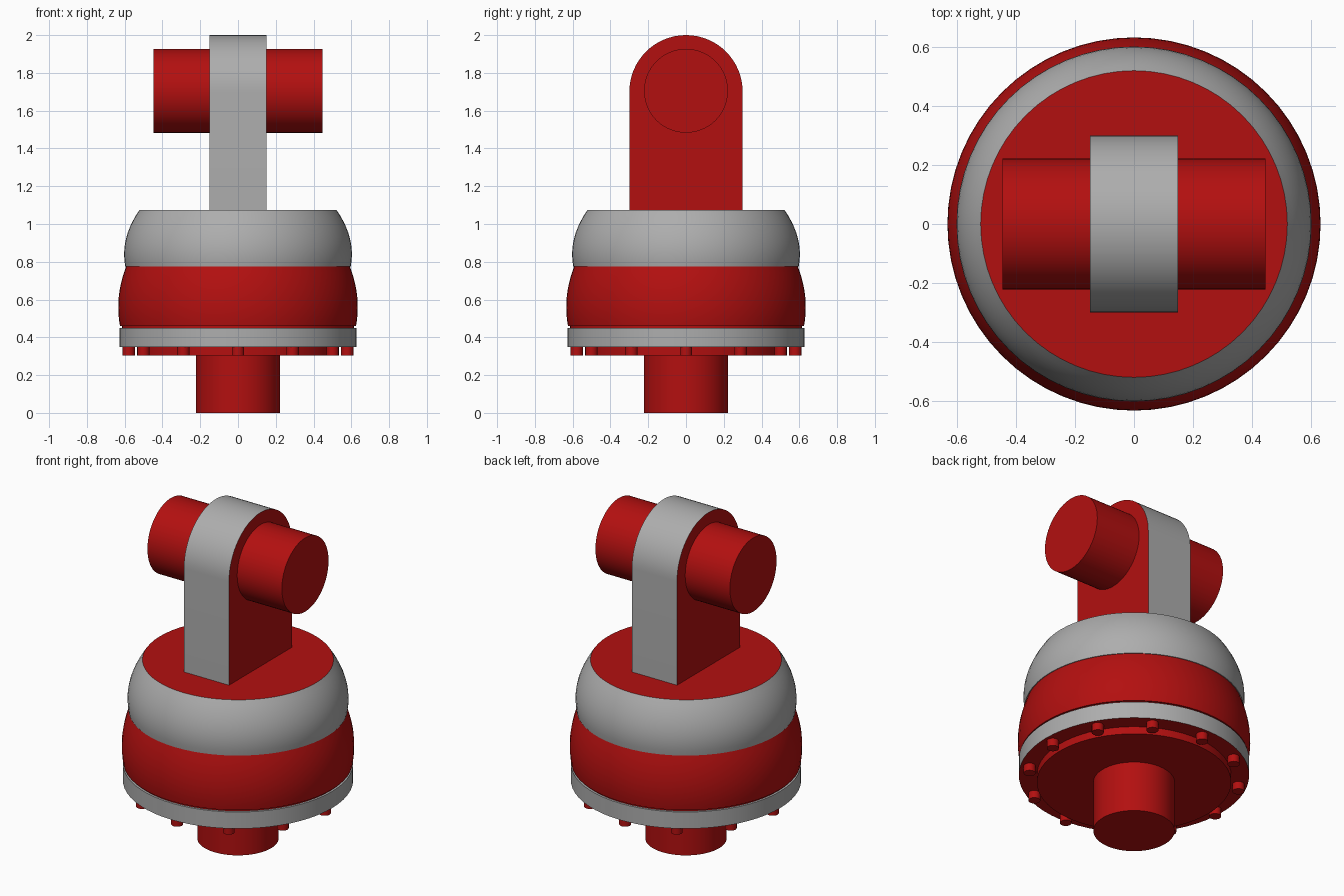
import bpy, bmesh, math
from mathutils import Matrix

cube = bpy.data.objects.get("Cube")
if cube:
    bpy.data.objects.remove(cube, do_unlink=True)


def material(name, color):
    m = bpy.data.materials.new(name)
    m.use_nodes = True
    m.diffuse_color = color
    m.node_tree.nodes["Principled BSDF"].inputs["Base Color"].default_value = color
    return m


red = material("deep red", (0.45, 0.005, 0.005, 1))
grey = material("mid grey", (0.42, 0.42, 0.42, 1))
SEGMENTS = 64


def finish(name, bm, mats, rule=None):
    """Turn a bmesh into a smooth-shaded object, colouring faces by a rule."""
    bmesh.ops.recalc_face_normals(bm, faces=bm.faces)
    if rule:
        for f in bm.faces:
            f.material_index = rule(f)
    mesh = bpy.data.meshes.new(name)
    bm.to_mesh(mesh)
    bm.free()
    for m in mats:
        mesh.materials.append(m)
    obj = bpy.data.objects.new(name, mesh)
    bpy.context.collection.objects.link(obj)
    bpy.ops.object.select_all(action="DESELECT")
    obj.select_set(True)
    bpy.context.view_layer.objects.active = obj
    bpy.ops.object.shade_smooth_by_angle(angle=math.radians(35))
    return obj


def turned(name, profile, mats, rule=None):
    """Revolve (radius, height) points around z and cap both ends."""
    bm = bmesh.new()
    rings = []
    for r, z in profile:
        rings.append([bm.verts.new((r * math.cos(a), r * math.sin(a), z))
                      for a in (math.tau * i / SEGMENTS for i in range(SEGMENTS))])
    for low, high in zip(rings, rings[1:]):
        for i in range(SEGMENTS):
            j = (i + 1) % SEGMENTS
            bm.faces.new((low[i], low[j], high[j], high[i]))
    bm.faces.new(rings[0])
    bm.faces.new(rings[-1])
    return finish(name, bm, mats, rule)


def cylinder(name, radius, length, matrix, mat, sides=SEGMENTS):
    bm = bmesh.new()
    bmesh.ops.create_cone(bm, cap_ends=True, segments=sides, radius1=radius,
                          radius2=radius, depth=length, matrix=matrix)
    return finish(name, bm, [mat])


def bulge(r_max, z_mid, z_low, z_high, r_high, steps=10):
    """Barrel profile, widest at z_mid and narrowing to r_high at the top."""
    k = (r_max - r_high) / (z_high - z_mid) ** 2
    heights = [z_low + (z_high - z_low) * i / steps for i in range(steps + 1)]
    return [(r_max - k * (z - z_mid) ** 2, z) for z in heights]


# Stem and base disc
cylinder("stem", 0.222, 0.31, Matrix.Translation((0, 0, 0.155)), red)
cylinder("base_disc", 0.53, 0.06, Matrix.Translation((0, 0, 0.335)), red)

# Grey flange with a red underside
turned("flange", [(0.628, 0.35), (0.628, 0.45)], [grey, red],
       lambda f: 1 if f.normal.z < -0.5 else 0)

# Ring of bolts below the flange
for i in range(12):
    a = math.tau * i / 12
    place = Matrix.Translation((0.578 * math.cos(a), 0.578 * math.sin(a), 0.335))
    cylinder(f"bolt_{i + 1}", 0.033, 0.06, place, red, 16)

# Narrow seam, then the bulging housing bands
cylinder("seam", 0.615, 0.02, Matrix.Translation((0, 0, 0.455)), red)
turned("lower_band", bulge(0.634, 0.56, 0.46, 0.775, 0.592), [red])
turned("upper_band", bulge(0.603, 0.84, 0.775, 1.075, 0.521), [grey, red],
       lambda f: 1 if f.normal.z > 0.95 else 0)

# Upright arm with a rounded top: grey rim, red sides
bm = bmesh.new()
outline = [(-0.3, 1.06)]
for i in range(33):
    a = math.pi * (1 - i / 32)
    outline.append((0.3 * math.cos(a), 1.7 + 0.3 * math.sin(a)))
outline.append((0.3, 1.06))
side = bm.faces.new([bm.verts.new((-0.15, y, z)) for y, z in outline])
extruded = bmesh.ops.extrude_face_region(bm, geom=[side], use_keep_orig=True)
moved = [v for v in extruded["geom"] if isinstance(v, bmesh.types.BMVert)]
bmesh.ops.translate(bm, verts=moved, vec=(0.3, 0, 0))
finish("arm", bm, [grey, red], lambda f: 1 if abs(f.normal.x) > 0.9 else 0)

# Cross pin through the arm
cross = Matrix.Translation((0, 0, 1.705)) @ Matrix.Rotation(math.pi / 2, 4, "Y")
cylinder("cross_pin", 0.222, 0.895, cross, red)
